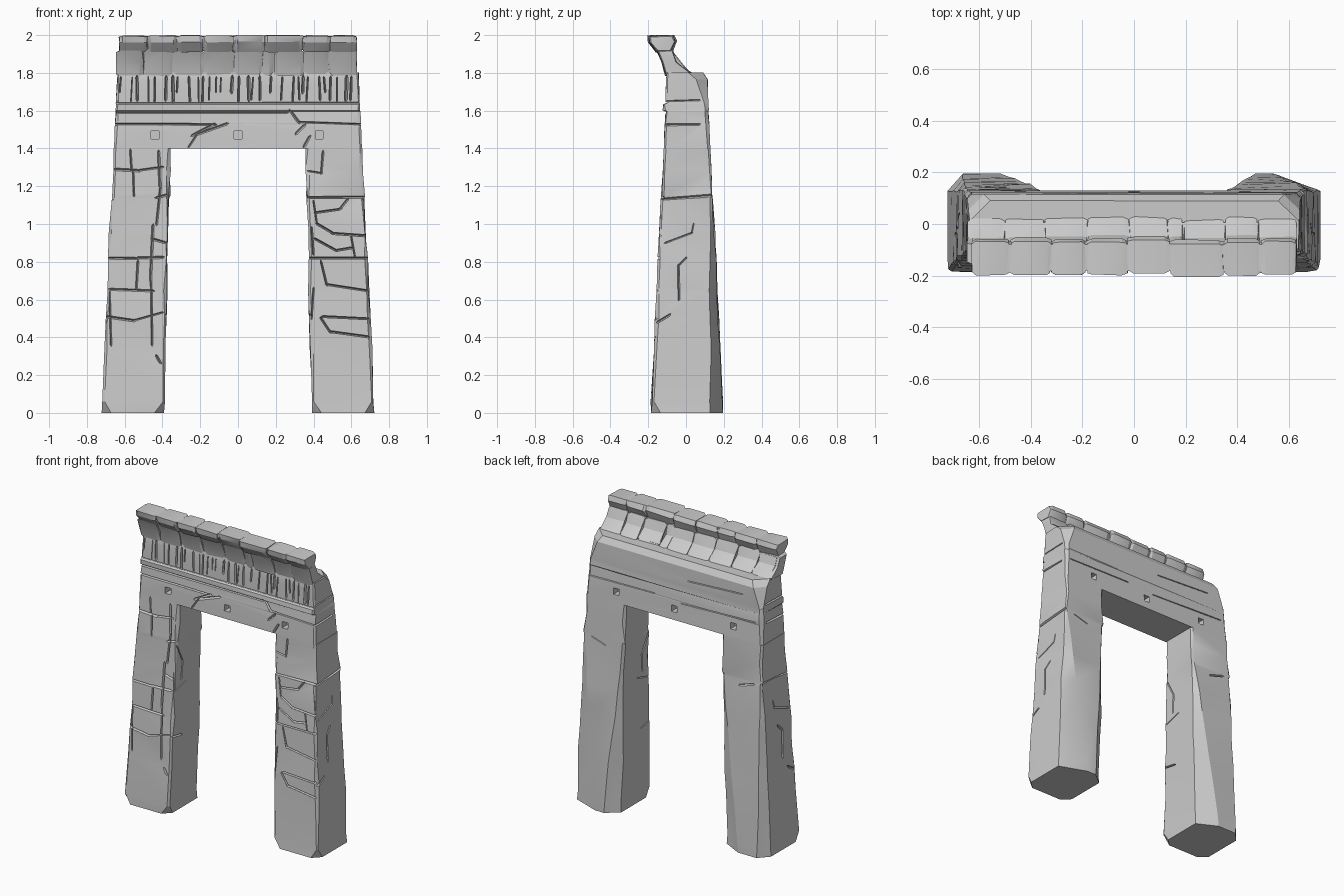
import bpy, bmesh, random
from mathutils import Vector

if "Cube" in bpy.data.objects:
    bpy.data.objects.remove(bpy.data.objects["Cube"])
random.seed(7)

# tapering faces of the whole gateway as functions of height
front = lambda z: -0.185 + 0.048 * z
back = lambda z: 0.195 - 0.047 * z
outer = lambda z: 0.722 - 0.045 * z
inner = lambda z: 0.392 - 0.024 * z
jit = lambda a: random.uniform(-a, a)


def make(name, bm):
    bmesh.ops.recalc_face_normals(bm, faces=bm.faces)
    me = bpy.data.meshes.new(name)
    bm.to_mesh(me)
    bm.free()
    ob = bpy.data.objects.new(name, me)
    bpy.context.collection.objects.link(ob)
    return ob


def skin(bm, rings):
    """Bridge equal-length rings of points and cap both ends."""
    vs = [[bm.verts.new(p) for p in r] for r in rings]
    n = len(vs[0])
    for a, b in zip(vs, vs[1:]):
        for i in range(n):
            bm.faces.new((a[i], a[(i + 1) % n], b[(i + 1) % n], b[i]))
    bm.faces.new(vs[0])
    bm.faces.new(vs[-1])


def section(z, x0, x1, y0, y1, cf, cl, cr, cd, j):
    """Eight-sided plan: small front chamfers, separate back chamfers."""
    pts = [(x0 + cf, y0), (x1 - cf, y0), (x1, y0 + cf), (x1, y1 - cd),
           (x1 - cr, y1), (x0 + cl, y1), (x0, y1 - cd), (x0, y0 + cf)]
    return [(x + jit(j), y + jit(j), z) for x, y in pts]


def groove(bm, place, n, pts, w, d):
    """Pointed diamond-section cutters following a crack on a face."""
    n = Vector(n)
    for a, b in zip(pts, pts[1:]):
        a, b = Vector(place(*a)), Vector(place(*b))
        t = (b - a).normalized()
        s = t.cross(n).normalized()
        ww = w * random.uniform(0.7, 1.3)
        ring = [[p + s * ww, p + n * d, p - s * ww, p - n * d] for p in (a, b)]
        tilt = s * jit(ww * 0.5)
        ring[1] = [p + tilt for p in ring[1]]
        va, vb = [[bm.verts.new(p) for p in r] for r in ring]
        ta, tb = bm.verts.new(a - t * ww * 2), bm.verts.new(b + t * ww * 2)
        for i in range(4):
            k = (i + 1) % 4
            bm.faces.new((va[i], va[k], vb[k], vb[i]))
            bm.faces.new((va[k], va[i], ta))
            bm.faces.new((vb[i], vb[k], tb))


def carve(ob, bm):
    bmesh.ops.triangulate(bm, faces=bm.faces)
    cut = make("cutter", bm)
    cut.hide_render = True
    m = ob.modifiers.new("cracks", 'BOOLEAN')
    m.operation, m.object, m.solver, m.use_self = 'DIFFERENCE', cut, 'EXACT', True
    bpy.context.view_layer.objects.active = ob
    bpy.ops.object.modifier_apply(modifier=m.name)
    bpy.data.objects.remove(cut, do_unlink=True)


on_front = lambda x, z: (x, front(z), z)
on_back = lambda x, z: (x, back(z), z)

# masonry joints on the front of each pier, as (x, z) paths
cracks_l = [
    [(-.66, 1.29), (-.52, 1.285), (-.40, 1.30)], [(-.57, 1.39), (-.565, 1.29)],
    [(-.555, 1.28), (-.55, 1.15)], [(-.42, 1.38), (-.41, 1.2), (-.43, 1.0)],
    [(-.43, 1.14), (-.38, 1.15)], [(-.68, .82), (-.53, .82), (-.40, .825)],
    [(-.53, .80), (-.54, .66)], [(-.69, .655), (-.45, .645)],
    [(-.45, .99), (-.46, .70), (-.455, .36)], [(-.70, .51), (-.55, .49), (-.40, .53)],
    [(-.68, .64), (-.67, .36)], [(-.45, .92), (-.39, .90)], [(-.43, .30), (-.41, .27)]]
cracks_r = [
    [(.36, 1.14), (.67, 1.14)], [(.45, 1.38), (.44, 1.27), (.37, 1.28)],
    [(.40, 1.12), (.42, 1.0), (.50, .95), (.67, .94)], [(.41, 1.06), (.54, 1.08), (.58, 1.13)],
    [(.39, .98), (.40, .84)], [(.60, .93), (.62, .83)], [(.37, .82), (.68, .82)],
    [(.44, .80), (.47, .68), (.68, .65)], [(.41, .92), (.52, .86), (.60, .87)],
    [(.45, .51), (.69, .50)], [(.44, .50), (.49, .43), (.69, .40)], [(.40, .66), (.39, .50)]]

# two tapering piers
for side, label, cracks in ((-1, "left_pier", cracks_l), (1, "right_pier", cracks_r)):
    rings = []
    for z in (0, .06, .34, .50, .65, .82, .95, 1.13, 1.15, 1.28, 1.40):
        f = max(0, 1 - z / 1.15)
        j = 0 if z in (0, 1.4) else .006
        step = random.choice((0, .008)) if j else 0
        co, ci = (.05, .12) if side < 0 else (.17, .07)
        co, ci = .012 + co * f, .012 + ci * f
        o, i = side * (outer(z) - step), side * inner(z)
        x0, x1, cl, cr = (o, i, co, ci) if side < 0 else (i, o, ci, co)
        rings.append(section(z, x0, x1, front(z), back(z), .05 if z == 0 else .012,
                             cl, cr, .012 + .055 * f, j))
    bm = bmesh.new()
    skin(bm, rings)
    bmesh.ops.triangulate(bm, faces=bm.faces)
    pier = make(label, bm)
    bm = bmesh.new()
    for c in cracks:
        groove(bm, on_front, (0, -1, 0), c, .006, .018)
    # cracks on the outer and inner cheeks
    for face, pts in ((outer, [(-.13, 1.13), (.13, 1.15)]), (outer, [(-.11, .90), (.03, .95), (.04, 1.0)]),
                      (outer, [(0, .82), (-.04, .78), (-.04, .60)]), (outer, [(-.15, .48), (-.09, .52)]),
                      (inner, [(-.13, .82), (-.02, .85)]), (inner, [(-.12, 1.12), (-.06, 1.0), (-.07, .88)]),
                      (inner, [(-.15, .52), (-.06, .50)])):
        groove(bm, lambda y, z: (side * face(z), y, z), (1, 0, 0), pts, .006, .015)
    groove(bm, on_back, (0, 1, 0), [(side * .50, 1.10), (side * .60, 1.13)], .005, .012)
    carve(pier, bm)

# lintel with projecting string course and worn, chamfered top back edge
rings = []
for z, out, b, c in ((1.40, 0, 0, .015), (1.525, 0, 0, .02), (1.535, .004, 0, .02), (1.595, 0, 0, .02),
                     (1.602, .013, 0, .02), (1.632, .014, 0, .02), (1.64, .003, 0, .02),
                     (1.765, .006, .003, .06), (1.803, .004, -.02, .08)):
    o = outer(z) - .003
    rings.append(section(z, -o, o, front(z) - out, back(z) + b, .01, c, c, c, 0 if z == 1.4 else .003))
bm = bmesh.new()
skin(bm, rings)
bmesh.ops.triangulate(bm, faces=bm.faces)
lintel = make("lintel", bm)

bm = bmesh.new()
# beam joints and breaks
for c in ([(-.66, 1.53), (-.40, 1.53), (-.12, 1.525)], [(-.06, 1.53), (-.22, 1.47), (-.26, 1.41)],
          [(-.24, 1.47), (-.13, 1.53)], [(.27, 1.61), (.32, 1.54), (.66, 1.53)],
          [(.31, 1.48), (.35, 1.52)], [(-.66, 1.59), (.26, 1.59)], [(.35, 1.41), (.38, 1.46)]):
    groove(bm, on_front, (0, -1, 0), c, .006, .018)
# vertical flutes of the frieze
x = -.62
while x < .63:
    groove(bm, on_front, (0, -1, 0), [(x, 1.775), (x + jit(.008), random.choice((1.65, 1.66, 1.70)))],
           random.uniform(.003, .008), .025)
    x += random.choice((.025, .035, .05, .06))
groove(bm, on_front, (0, -1, 0), [(-.64, 1.642), (.64, 1.642)], .004, .014)
# end and back cracks
for s in (-1, 1):
    for z in (1.525, 1.65):
        groove(bm, lambda y, z: (s * outer(z), y, z), (1, 0, 0), [(-.11, z), (.07, z + .005)], .006, .014)
for c in ([(.62, 1.53), (.15, 1.535)], [(-.05, 1.52), (-.60, 1.54)], [(-.1, 1.68), (-.5, 1.70)]):
    groove(bm, on_back, (0, 1, 0), c, .004, .012)
# square beam sockets, front and back
for x in (-.44, 0, .43):
    for y in (front(1.47), back(1.47)):
        r = [[(x + u * .021, y + d, 1.472 + v * .021) for u, v in ((-1, -1), (1, -1), (1, 1), (-1, 1))]
             for d in (-.05, .05)]
        skin(bm, r)
carve(lintel, bm)


def course(name, prof, edges, gap, j):
    """A row of stones sharing one side profile, with rounded ends."""
    cy = sum(p[0] for p in prof) / len(prof)
    cz = sum(p[1] for p in prof) / len(prof)
    bm = bmesh.new()
    for x0, x1 in zip(edges, edges[1:]):
        dy, dz = jit(j), -random.random() * j
        stations = ((x0 + gap, .88), (x0 + gap + .018, 1), (x1 - gap - .018, 1), (x1 - gap, .88))
        skin(bm, [[(x + jit(.004), cy + (y - cy) * s + dy + jit(j * .5),
                    min(2, cz + (z - cz) * s + (dz if z > cz else 0) + jit(j * .3)))
                   for y, z in prof] for x, s in stations])
    # continuous core behind the joints
    skin(bm, [[(x, cy + (y - cy) * .8, cz + (z - cz) * .8) for y, z in prof]
              for x in (edges[0] + .02, edges[-1] - .02)])
    bmesh.ops.triangulate(bm, faces=bm.faces)
    return make(name, bm)


# flaring cornice course and the overhanging cap stones
course("cornice_stones", [(-.105, 1.785), (-.125, 1.86), (-.155, 1.925), (-.075, 1.925), (-.05, 1.86), (.025, 1.80),
                          (.02, 1.785)],
       [-.645, -.50, -.345, -.18, -.02, .13, .19, .35, .48, .63], .002, .006)
course("cap_stones", [(-.15, 1.91), (-.192, 1.965), (-.196, 2.0), (-.068, 2.003), (-.055, 1.97), (-.078, 1.91)],
       [-.63, -.48, -.32, -.185, -.025, .14, .345, .49, .63], .002, .007)

# keep facets crisp, soften gentle bends
bpy.ops.object.select_all(action='DESELECT')
for ob in bpy.context.scene.objects:
    ob.select_set(True)
    bpy.context.view_layer.objects.active = ob
bpy.ops.object.shade_smooth_by_angle(angle=0.4)
